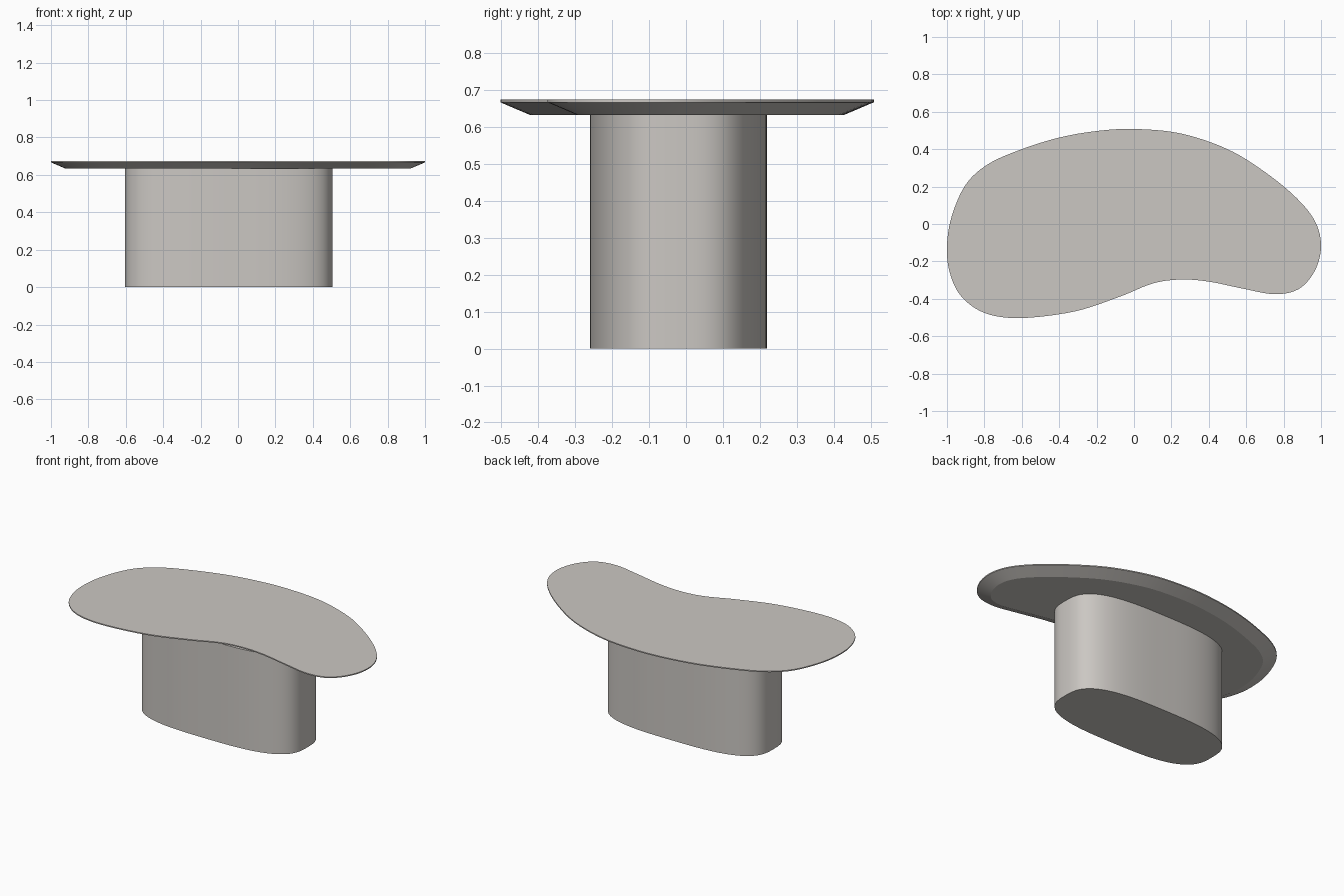
import bpy, bmesh, math
from mathutils import Vector

if "Cube" in bpy.data.objects:
    bpy.data.objects.remove(bpy.data.objects["Cube"])

stone = bpy.data.materials.new("warm_grey")
stone.diffuse_color = (0.6, 0.575, 0.545, 1)
stone.use_nodes = True
stone.node_tree.nodes["Principled BSDF"].inputs["Base Color"].default_value = stone.diffuse_color


def smooth_loop(pts, steps):
    """Closed Catmull-Rom curve through the points."""
    pts = [Vector(p) for p in pts]
    n, out = len(pts), []
    for i in range(n):
        a, b, c, d = (pts[(i + k) % n] for k in (-1, 0, 1, 2))
        for s in range(steps):
            t = s / steps
            out.append(0.5 * (2 * b + (c - a) * t + (2 * a - 5 * b + 4 * c - d) * t * t
                              + (3 * b - a - 3 * c + d) * t ** 3))
    return out


def inset(loop, dist):
    """Move a clockwise loop inwards by dist."""
    n, out = len(loop), []
    for i, p in enumerate(loop):
        t = (loop[(i + 1) % n] - loop[i - 1]).normalized()
        out.append(p + Vector((t.y, -t.x)) * dist)
    return out


def loft(name, sections):
    """Solid through (loop, z) sections, capped at both ends."""
    bm = bmesh.new()
    rings = [[bm.verts.new((p.x, p.y, z)) for p in loop] for loop, z in sections]
    for r0, r1 in zip(rings, rings[1:]):
        n = len(r0)
        for i in range(n):
            j = (i + 1) % n
            bm.faces.new((r0[i], r0[j], r1[j], r1[i]))
    bm.faces.new(rings[0])
    bm.faces.new(rings[-1])
    bmesh.ops.recalc_face_normals(bm, faces=bm.faces)
    me = bpy.data.meshes.new(name)
    bm.to_mesh(me)
    bm.free()
    me.materials.append(stone)
    ob = bpy.data.objects.new(name, me)
    bpy.context.collection.objects.link(ob)
    bpy.ops.object.select_all(action='DESELECT')
    ob.select_set(True)
    bpy.context.view_layer.objects.active = ob
    bpy.ops.object.shade_smooth_by_angle(angle=math.radians(15))
    return ob


# Kidney-shaped top with a thin rim and a wide bevel underneath
outline = smooth_loop([
    (0, .508), (.25, .484), (.5, .40), (.7, .278), (.87, .138), (.97, .01),
    (1, -.12), (.967, -.25), (.88, -.348), (.75, -.375), (.58, -.345),
    (.4, -.308), (.25, -.297), (.1, -.318), (-.08, -.39), (-.32, -.468),
    (-.61, -.503), (-.8, -.475), (-.925, -.385), (-.985, -.26), (-1, -.12),
    (-.975, .04), (-.9, .21), (-.78, .32), (-.6, .40), (-.4, .462), (-.2, .497)], 6)
loft("table_top", [(inset(outline, .08), .633), (outline, .667), (outline, .674)])

# Solid pedestal with a rounded, softly bulging footprint
foot = []
for i in range(120):
    a = math.tau * i / 120
    c, s = math.cos(a), math.sin(a)
    foot.append(Vector((-.05 + .555 * math.copysign(abs(c) ** (2 / 3), c),
                        -.02 + .24 * math.copysign(abs(s) ** (2 / 3), s))))
loft("pedestal", [(foot, 0), (foot, .634)])
